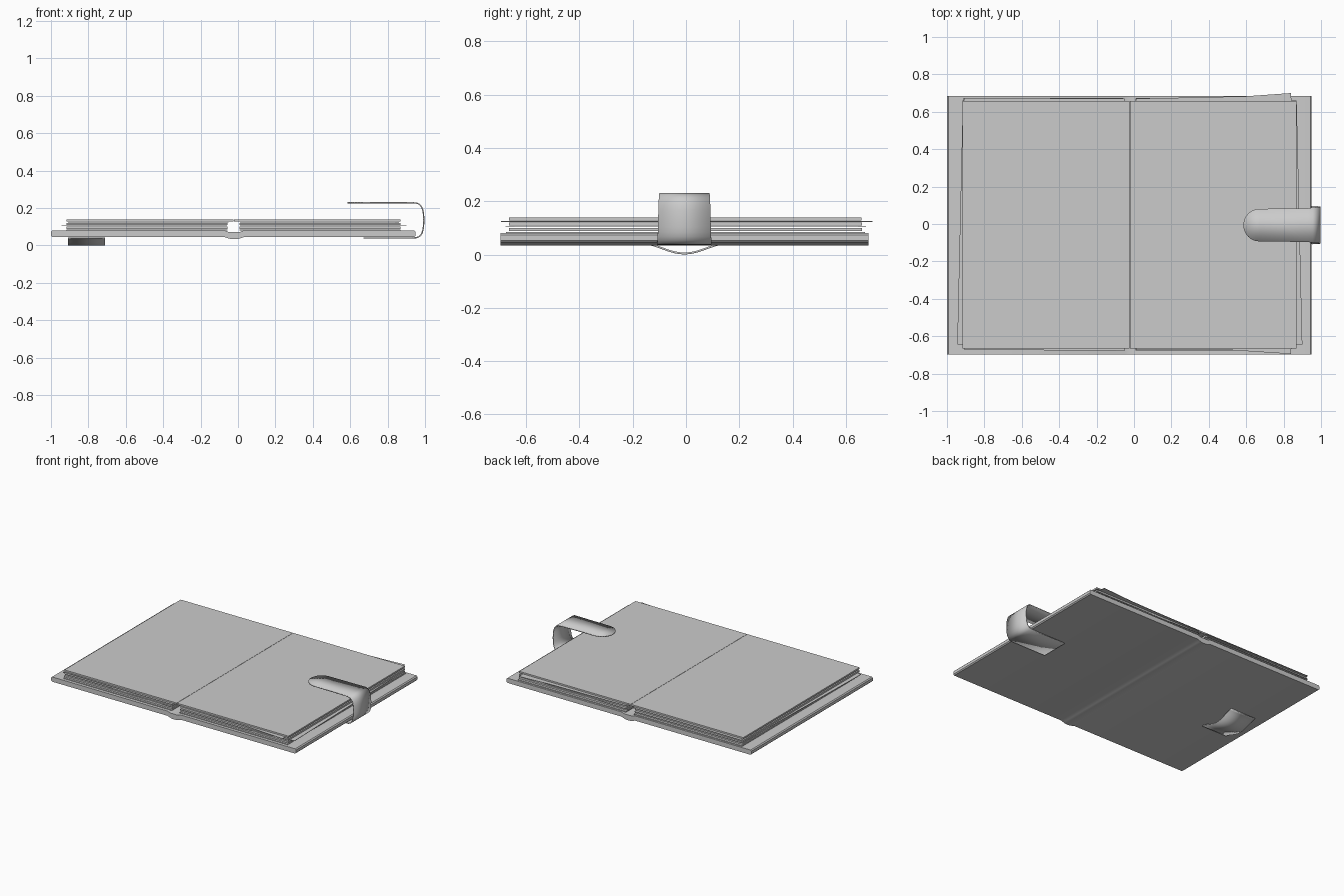
import bpy, bmesh
from math import sin, cos, pi

if "Cube" in bpy.data.objects:
    bpy.data.objects.remove(bpy.data.objects["Cube"])


def make(name, verts, faces, smooth=False):
    me = bpy.data.meshes.new(name)
    me.from_pydata(verts, [], faces)
    bm = bmesh.new()
    bm.from_mesh(me)
    bmesh.ops.recalc_face_normals(bm, faces=bm.faces)
    bm.to_mesh(me)
    bm.free()
    ob = bpy.data.objects.new(name, me)
    bpy.context.collection.objects.link(ob)
    if smooth:
        bpy.ops.object.select_all(action='DESELECT')
        ob.select_set(True)
        bpy.context.view_layer.objects.active = ob
        bpy.ops.object.shade_smooth_by_angle()
    return ob


def slab(name, outline, z0, z1):
    """Flat plate from an xy outline."""
    n = len(outline)
    v = [(x, y, z) for z in (z0, z1) for x, y in outline]
    f = [tuple(range(n)), tuple(range(n, 2 * n))]
    f += [(i, (i + 1) % n, (i + 1) % n + n, i + n) for i in range(n)]
    return make(name, v, f)


def rect(x0, x1, y0, y1):
    return [(x0, y0), (x1, y0), (x1, y1), (x0, y1)]


def ribbon(name, rows, thick):
    """Band through pairs of edge points, given thickness."""
    v = [p for row in rows for p in row]
    f = [(2 * i, 2 * i + 1, 2 * i + 3, 2 * i + 2) for i in range(len(rows) - 1)]
    ob = make(name, v, f, True)
    m = ob.modifiers.new("thickness", 'SOLIDIFY')
    m.thickness = thick
    m.offset = 0
    return ob


# Cover: one profile with rounded board edges and a spine bulge
profile = [(-1, .053), (-.993, .046), (-.075, .046), (-.055, .039), (-.035, .034),
           (-.005, .034), (.015, .039), (.035, .046), (.943, .046), (.95, .053),
           (.95, .073), (.943, .08), (.03, .08), (.01, .072), (-.05, .072),
           (-.07, .08), (-.993, .08), (-1, .073)]
n = len(profile)
make("cover", [(x, y, z) for y in (-.697, .685) for x, z in profile],
     [tuple(range(n)), tuple(range(n, 2 * n))]
     + [(i, (i + 1) % n, (i + 1) % n + n, i + n) for i in range(n)], True)

# Page blocks: stacked layers on each side of the spine
for side, xa, xb in (("left", -.917, -.055), ("right", .008, .868)):
    slab(side + "_lining", rect(xa, xb, -.675, .672), .079, .085)
    slab(side + "_lower_pages", rect(xa, xb, -.665, .66), .088, .1)
    slab(side + "_middle_pages", rect(xa, xb, -.665, .66), .108, .12)

# Top pages meet over the spine
slab("left_top_page", rect(-.917, -.023, -.665, .658), .128, .139)
slab("right_top_page", rect(-.021, .868, -.665, .658), .128, .139)

# Loose sheets with corners slipping out of the stack
loose = [
    ("left_loose_sheet", [(-.945, -.643), (-.06, -.675), (-.06, .675), (-.915, .67)], .104),
    ("left_inner_sheet", [(-.91, -.672), (-.05, -.678), (-.05, .67), (-.91, .675)], .124),
    ("right_loose_sheet", [(.01, -.675), (.53, -.677), (.9, -.643), (.87, .645), (.01, .675)], .104),
    ("right_inner_sheet", [(.01, -.67), (.53, -.675), (.84, -.695), (.86, 0),
                           (.84, .7), (.6, .683), (.01, .67)], .124),
]
for name, outline, z in loose:
    slab(name, outline, z - .0015, z + .0015)

# Closing strap: under the cover, round the edge, back over the pages
yc = -.006
path = [(.67, .04, .1), (.93, .04, .1)]
cx, cz, rx, rz = .93, .134, .063, .094
for i in range(1, 14):
    a = -pi / 2 + pi * i / 14
    c, s = cos(a), sin(a)
    # squarish bend
    path.append((cx + rx * abs(c) ** .6, cz + rz * abs(s) ** .75 * (1 if s > 0 else -1),
                 .103 - .009 * i / 14))
path += [(.93, .228, .09), (.67, .228, .087)]
for i in range(1, 9):
    a = pi / 2 * i / 8
    path.append((.67 - .085 * sin(a), .228, max(.087 * cos(a), .012)))
ribbon("strap", [((x, yc - w, z), (x, yc + w, z)) for x, z, w in path], .007)

# Pen loop bowed beneath the back cover
rows = []
for i in range(25):
    t = -1 + i / 12
    z = .04 - .036 * (.5 + .5 * cos(pi * t)) ** .8
    rows.append(((-.91, yc + .145 * t, z), (-.71, yc + .145 * t, z)))
ribbon("strap_loop", rows, .007)
